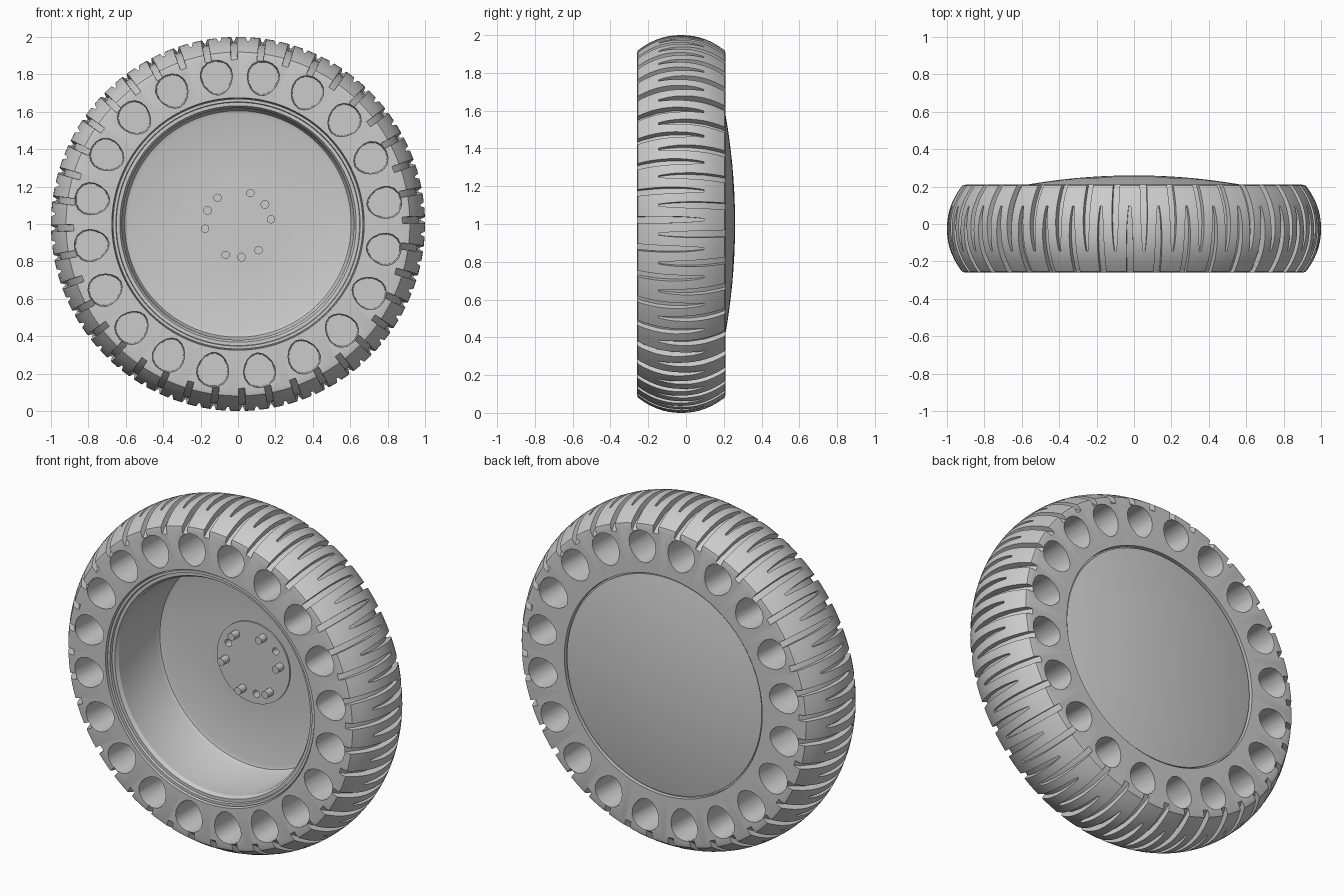
import bpy, bmesh, math
from mathutils import Vector

cube = bpy.data.objects.get("Cube")
if cube:
    bpy.data.objects.remove(cube, do_unlink=True)

grey = bpy.data.materials.new("plain grey")
grey.use_nodes = True
COLOUR = (0.6, 0.6, 0.6, 1)
grey.diffuse_color = COLOUR
grey.node_tree.nodes["Principled BSDF"].inputs["Base Color"].default_value = COLOUR

SIDES = 160
MID, FRONT, BACK = -0.025, -0.26, 0.21
CENTRE = Vector((0, 0, 1))


def polar(angle, r, y, side=0.0):
    """Point at an angle, radius, depth and tangential offset around the axle."""
    c, s = math.cos(angle), math.sin(angle)
    return CENTRE + Vector((r * c - side * s, y, r * s + side * c))


def finish(bm, name):
    bmesh.ops.remove_doubles(bm, verts=bm.verts, dist=1e-5)
    bmesh.ops.recalc_face_normals(bm, faces=bm.faces)
    mesh = bpy.data.meshes.new(name)
    bm.to_mesh(mesh)
    bm.free()
    mesh.materials.append(grey)
    obj = bpy.data.objects.new(name, mesh)
    bpy.context.collection.objects.link(obj)
    return obj


def bridge(bm, rings, closed=False):
    """Skin a row of equal point rings, capped at both ends unless closed."""
    rows = [[bm.verts.new(p) for p in ring] for ring in rings]
    n = len(rows[0])
    for i in range(len(rows) if closed else len(rows) - 1):
        a, b = rows[i], rows[(i + 1) % len(rows)]
        for j in range(n):
            k = (j + 1) % n
            bm.faces.new((a[j], a[k], b[k], b[j]))
    if not closed:
        bm.faces.new(rows[0])
        bm.faces.new(rows[-1])


def lathe(name, profile):
    bm = bmesh.new()
    rings = [[polar(math.tau * i / SIDES, r, y) for r, y in profile]
             for i in range(SIDES)]
    bridge(bm, rings, closed=True)
    bmesh.ops.dissolve_degenerate(bm, edges=bm.edges, dist=1e-5)
    return finish(bm, name)


def cut(target, cutter):
    mod = target.modifiers.new("cut", "BOOLEAN")
    mod.operation, mod.solver, mod.object = "DIFFERENCE", "EXACT", cutter
    cutter.hide_render = True
    cutter.hide_set(True)


def smooth(obj):
    bpy.context.view_layer.update()
    bpy.ops.object.select_all(action="DESELECT")
    obj.select_set(True)
    bpy.context.view_layer.objects.active = obj
    for mod in list(obj.modifiers):
        bpy.ops.object.modifier_apply(modifier=mod.name)
    bpy.ops.object.shade_smooth_by_angle(angle=math.radians(30))


def tread(y):
    """Radius of the crowned tread at a given depth."""
    return 1.0 - 0.085 * (abs(y - MID) / 0.235) ** 2.2


# Tyre body with a crowned tread and a counterbored front
STEPS = 14
crown = [FRONT + 0.005 + (BACK - FRONT - 0.01) * i / STEPS for i in range(STEPS + 1)]
tyre = lathe("tyre", [(0.64, BACK), (0.64, -0.225), (0.67, -0.225), (0.675, FRONT),
                      (0.9, FRONT)] + [(tread(y), y) for y in crown] + [(0.9, BACK)])

# Tread grooves, running in from alternate shoulders
GROOVES = 80
bm = bmesh.new()
for g in range(GROOVES):
    angle = math.tau * (g + 0.3) / GROOVES
    side = 1 if g % 2 else -1
    rings = []
    for t in (0, 0.15, 0.35, 0.55, 0.75, 0.9, 1):
        y = MID + side * (0.26 - 0.38 * t)
        half = 0.017 * (1 - 0.7 * t ** 4)
        floor = tread(y) - 0.035 + 0.015 * t ** 4
        rings.append([polar(angle, floor, y, -half), polar(angle, floor, y, half),
                      polar(angle, 1.06, y, half * 1.2), polar(angle, 1.06, y, -half * 1.2)])
    bridge(bm, rings)
cut(tyre, finish(bm, "groove_cutter"))

# Blind pockets in both sidewalls, slightly narrower towards the axle
POCKETS, POINTS = 20, 16
bm = bmesh.new()
for p in range(POCKETS):
    angle = math.tau * (p + 0.46) / POCKETS
    for mouth, end in ((FRONT - 0.02, -0.06), (BACK + 0.02, 0.01)):
        rings = []
        for y, scale in ((mouth, 1.0), (end, 0.93)):
            ring = []
            for i in range(POINTS):
                a = math.tau * i / POINTS
                ring.append(polar(angle, 0.79 + 0.094 * scale * math.cos(a), y,
                                  0.086 * scale * math.sin(a) * (1 + 0.15 * math.cos(a))))
            rings.append(ring)
        bridge(bm, rings)
cut(tyre, finish(bm, "pocket_cutter"))
smooth(tyre)

# Hub: stepped front lip, deep drum, raised centre plate and domed back
dome = [(0.63 * math.sin(a * math.pi / 24), 0.2 + 0.06 * (1 - math.sin(a * math.pi / 24) ** 2))
        for a in range(13)]
hub = lathe("hub", [(0.0, 0.142), (0.235, 0.142), (0.235, 0.15), (0.585, 0.15), (0.605, 0.143),
                    (0.615, 0.125), (0.62, -0.215), (0.632, -0.235), (0.65, -0.235),
                    (0.653, -0.25), (0.668, -0.25), (0.668, -0.226), (0.638, -0.226),
                    (0.638, 0.19), (0.63, 0.19)] + dome[::-1])


def rods(name, count, start, radius, y0, y1, sides=16):
    bm = bmesh.new()
    for k in range(count):
        angle = start + math.tau * k / count
        bridge(bm, [[polar(angle, 0.178, y) + Vector((radius * math.cos(math.tau * i / sides), 0,
                                                      radius * math.sin(math.tau * i / sides)))
                     for i in range(sides)] for y in (y0, y1)])
    return finish(bm, name)


# Screw holes and studs on the centre plate
cut(hub, rods("screw_hole_cutter", 3, math.radians(36), 0.021, 0.1, 0.2))
smooth(hub)
studs = rods("studs", 6, math.radians(8), 0.022, 0.092, 0.15)
smooth(studs)

# Cutters are no longer needed once applied
for obj in [o for o in bpy.data.objects if o.name.endswith("_cutter")]:
    bpy.data.objects.remove(obj, do_unlink=True)
